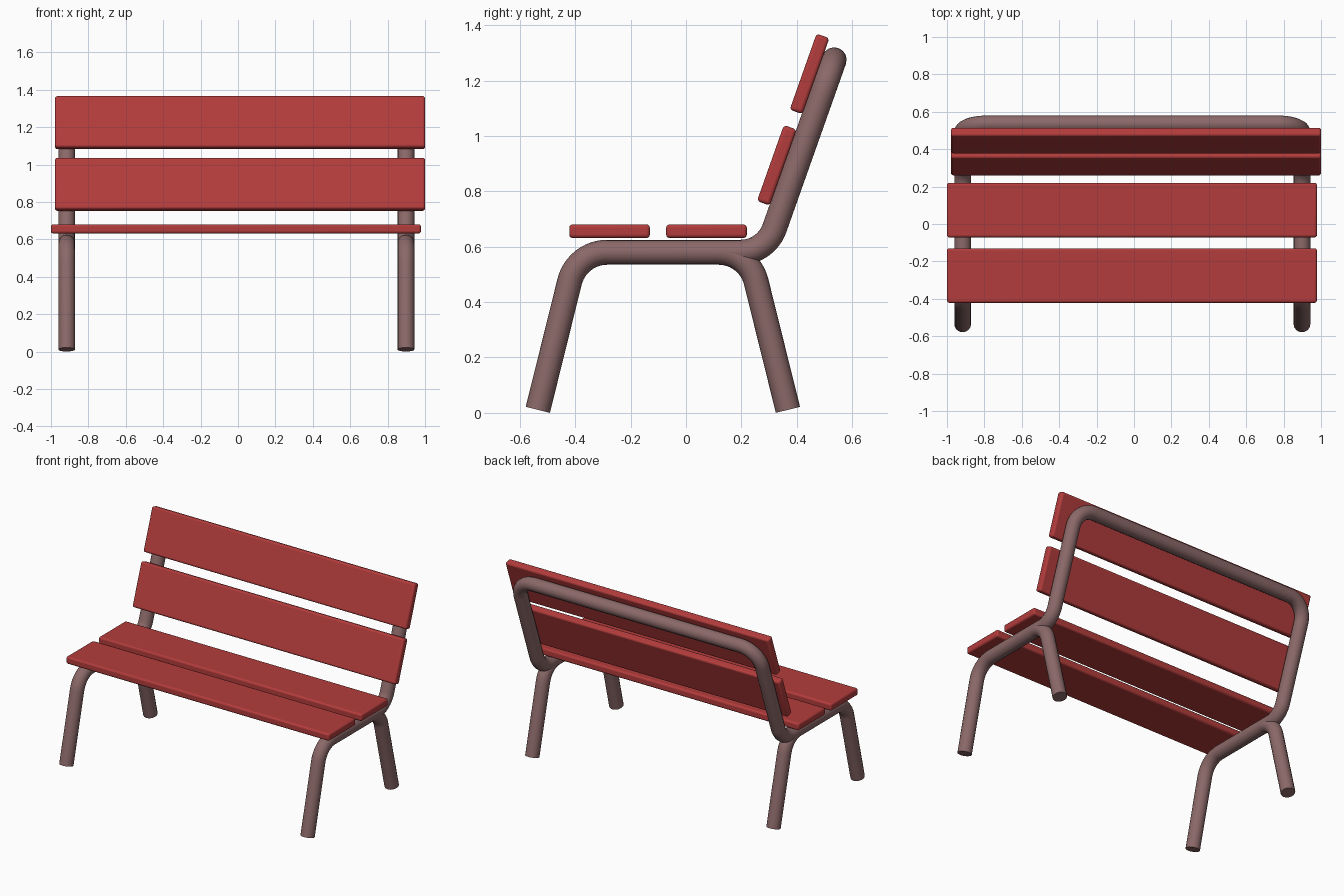
import bpy
from math import radians, tan
from mathutils import Vector

if "Cube" in bpy.data.objects:
    bpy.data.objects.remove(bpy.data.objects["Cube"])

TUBE_R = 0.045
TUBE_X = 0.907      # half distance between the side frames
MID_X = -0.009
TILT = radians(19.5)


def material(name, rgb):
    m = bpy.data.materials.new(name)
    m.diffuse_color = (*rgb, 1)
    m.use_nodes = True
    m.node_tree.nodes["Principled BSDF"].inputs["Base Color"].default_value = m.diffuse_color
    return m


red = material("red_paint", (0.45, 0.045, 0.045))
steel = material("brown_steel", (0.26, 0.14, 0.14))


def fillet(corners, radius, steps=12):
    """Round the inner corners of a polyline with true arcs."""
    pts = [Vector(c) for c in corners]
    out = [pts[0]]
    for a, b, c in zip(pts, pts[1:], pts[2:]):
        u, v = (a - b).normalized(), (c - b).normalized()
        reach = radius / tan(u.angle(v) / 2)
        centre = b + (u + v).normalized() * (radius ** 2 + reach ** 2) ** 0.5
        p = (b + u * reach - centre).normalized()
        q = (b + v * reach - centre).normalized()
        out += [centre + p.slerp(q, i / steps).normalized() * radius for i in range(steps + 1)]
    return out + [pts[-1]]


def tube(name, corners, radius):
    cu = bpy.data.curves.new(name, 'CURVE')
    cu.dimensions = '3D'
    cu.bevel_depth = TUBE_R
    cu.bevel_resolution = 6
    cu.use_fill_caps = True
    path = fillet(corners, radius)
    sp = cu.splines.new('POLY')
    sp.points.add(len(path) - 1)
    for p, co in zip(sp.points, path):
        p.co = (*co, 1)
    ob = bpy.data.objects.new(name, cu)
    bpy.context.collection.objects.link(ob)
    bpy.ops.object.select_all(action='DESELECT')
    ob.select_set(True)
    bpy.context.view_layer.objects.active = ob
    bpy.ops.object.convert(target='MESH')
    ob = bpy.context.object
    ob.name = name
    ob.data.materials.clear()
    ob.data.materials.append(steel)
    bpy.ops.object.shade_smooth_by_angle(angle=radians(40))


def slat(name, x, y, z, tilt=0.0):
    bpy.ops.mesh.primitive_cube_add(size=1, location=(x, y, z), rotation=(tilt, 0, 0))
    ob = bpy.context.object
    ob.name = name
    ob.scale = (1.978, 0.291, 0.049)
    bpy.ops.object.transform_apply(location=False, rotation=False, scale=True)
    bev = ob.modifiers.new("rounded_edges", 'BEVEL')
    bev.width = 0.012
    bev.segments = 3
    ob.data.materials.append(red)
    bpy.ops.object.shade_smooth_by_angle(angle=radians(40))


# Side frames: front leg, seat support and back leg in one bent tube
for side, s in (("left", -1), ("right", 1)):
    x = MID_X + s * TUBE_X
    tube(f"{side}_leg_frame",
         [(x, -0.535, 0.011), (x, -0.394, 0.58), (x, 0.227, 0.58), (x, 0.368, 0.011)], 0.14)

# Back frame: one tube up from the seat, across the top and down again
top_y, top_z = 0.535, 1.275
low_y = top_y - (top_z - 0.58) * tan(TILT)
xl, xr = MID_X - TUBE_X, MID_X + TUBE_X
tube("back_frame",
     [(xl, 0.12, 0.58), (xl, low_y, 0.58), (xl, top_y, top_z),
      (xr, top_y, top_z), (xr, low_y, 0.58), (xr, 0.12, 0.58)], 0.13)

# Seat boards
slat("seat_board_front", -0.011, -0.276, 0.656)
slat("seat_board_rear", -0.011, 0.074, 0.656)

# Backrest boards
slat("back_board_lower", 0.011, 0.328, 0.894, radians(90) - TILT)
slat("back_board_upper", 0.011, 0.446, 1.224, radians(90) - TILT)
